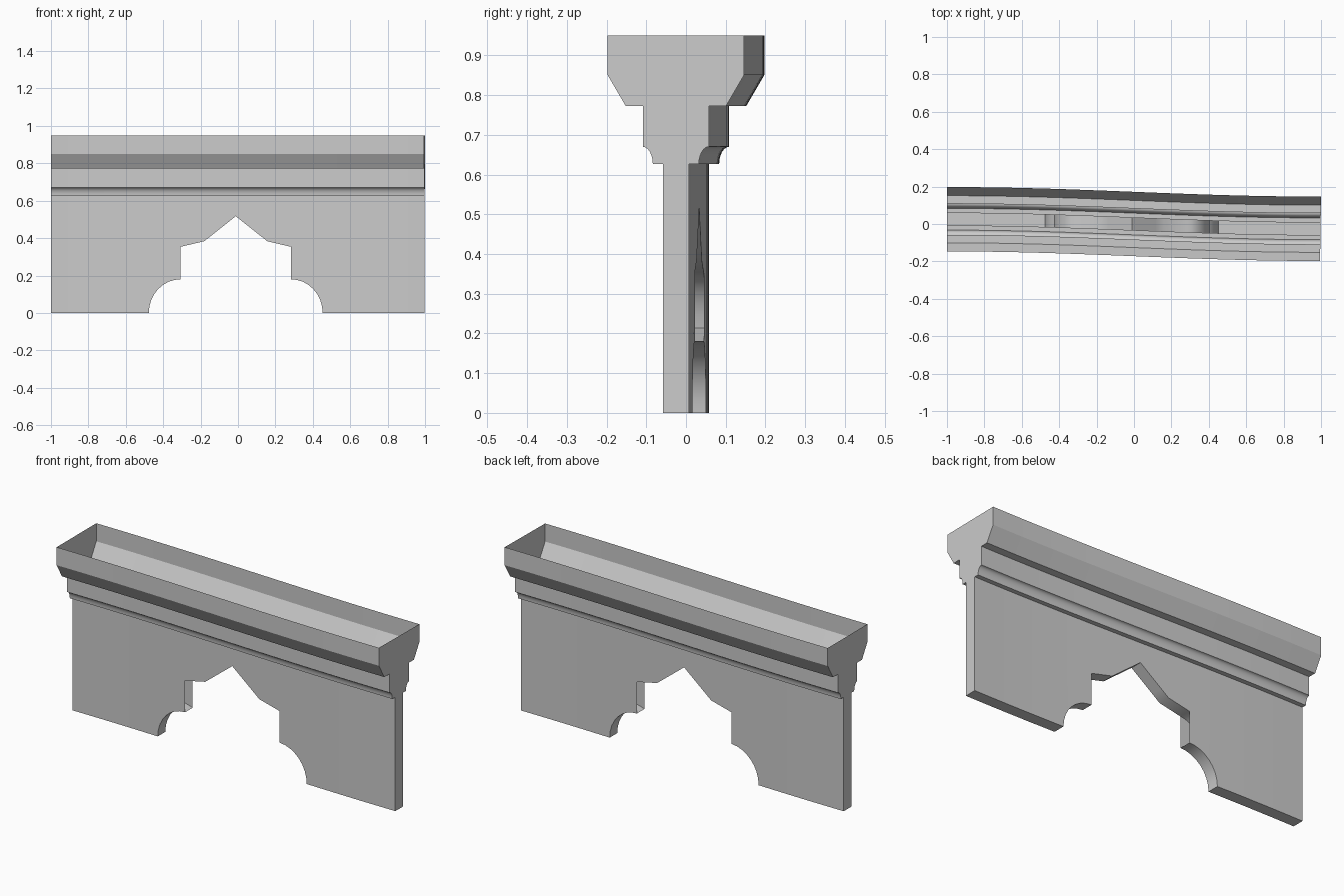
import bpy, bmesh, math

if "Cube" in bpy.data.objects:
    bpy.data.objects.remove(bpy.data.objects["Cube"])

WALL_HALF = 0.033      # half thickness of the wall
WALL_TOP = 0.626       # underside of the cornice


def bend(x, y, z):
    """Gentle S-bend in plan, with a slightly skewed right end."""
    skew = 0.015 * max(0.0, x) ** 3
    return (x + skew * (y - 0.172), y - 0.0255 * math.sin(math.pi / 2 * x), z)


def finish(name, bm):
    bmesh.ops.remove_doubles(bm, verts=bm.verts, dist=1e-5)
    for v in bm.verts:
        v.co = bend(*v.co)
    bmesh.ops.recalc_face_normals(bm, faces=bm.faces)
    mesh = bpy.data.meshes.new(name)
    bm.to_mesh(mesh)
    bm.free()
    ob = bpy.data.objects.new(name, mesh)
    bpy.context.collection.objects.link(ob)
    bpy.ops.object.select_all(action='DESELECT')
    ob.select_set(True)
    bpy.context.view_layer.objects.active = ob
    bpy.ops.object.shade_smooth_by_angle(angle=math.radians(30))
    return ob


def face(bm, pts):
    bm.faces.new([bm.verts.new(p) for p in pts])


def quarter(cx, cz, rx, rz, n=8):
    """Quarter ellipse from (cx - rx, cz) up to (cx, cz + rz)."""
    return [(cx - rx * math.cos(a), cz + rz * math.sin(a))
            for a in (math.pi / 2 * i / n for i in range(n + 1))]


# Left half of the stepped, pointed arch; x is relative to the apex
APEX_X = -0.012
half = quarter(-0.295, 0, 0.17, 0.18) + quarter(-0.294, 0.18, 0.124, 0.174)[1:]
half += [(-0.169, 0.383)]
half += [(-0.169 * (1 - i / 4), 0.383 + 0.134 * i / 4) for i in range(1, 4)]
arch = half + [(0, 0.517)] + [(-x, z) for x, z in reversed(half)]
arch = [(x + APEX_X, z) for x, z in arch]

# Lower edge of the wall from end to end
x0, x1 = arch[0][0], arch[-1][0]
outline = [(-1 + (x0 + 1) * i / 6, 0) for i in range(6)] + arch
outline += [(x1 + (1 - x1) * i / 6, 0) for i in range(1, 7)]

# Wall: front and back sheets, soffit and end caps
bm = bmesh.new()
h = WALL_HALF
for (xa, za), (xb, zb) in zip(outline, outline[1:]):
    for y in (-h, h):
        face(bm, [(xa, y, za), (xb, y, zb), (xb, y, WALL_TOP), (xa, y, WALL_TOP)])
    face(bm, [(xa, -h, za), (xb, -h, zb), (xb, h, zb), (xa, h, za)])
for x in (-1, 1):
    face(bm, [(x, -h, 0), (x, h, 0), (x, h, WALL_TOP), (x, -h, WALL_TOP)])
finish("arched_wall", bm)

# Cornice: hollow moulding, open at the top, with closed ends
profile = [(h, WALL_TOP), (0.058, WALL_TOP)]
profile += [(0.083 - 0.025 * math.cos(a), WALL_TOP + 0.044 * math.sin(a))
            for a in (math.pi / 2 * i / 6 for i in range(1, 7))]
profile += [(0.083, 0.772), (0.126, 0.772), (0.172, 0.851), (0.172, 0.95)]
xs = [p[0] for p in outline]
bm = bmesh.new()
for s in (-1, 1):
    for (ya, za), (yb, zb) in zip(profile, profile[1:]):
        for xa, xb in zip(xs, xs[1:]):
            face(bm, [(xa, s * ya, za), (xb, s * ya, za),
                      (xb, s * yb, zb), (xa, s * yb, zb)])
for x in (-1, 1):
    face(bm, [(x, y, z) for y, z in profile]
         + [(x, -y, z) for y, z in reversed(profile)])
finish("cornice", bm)
